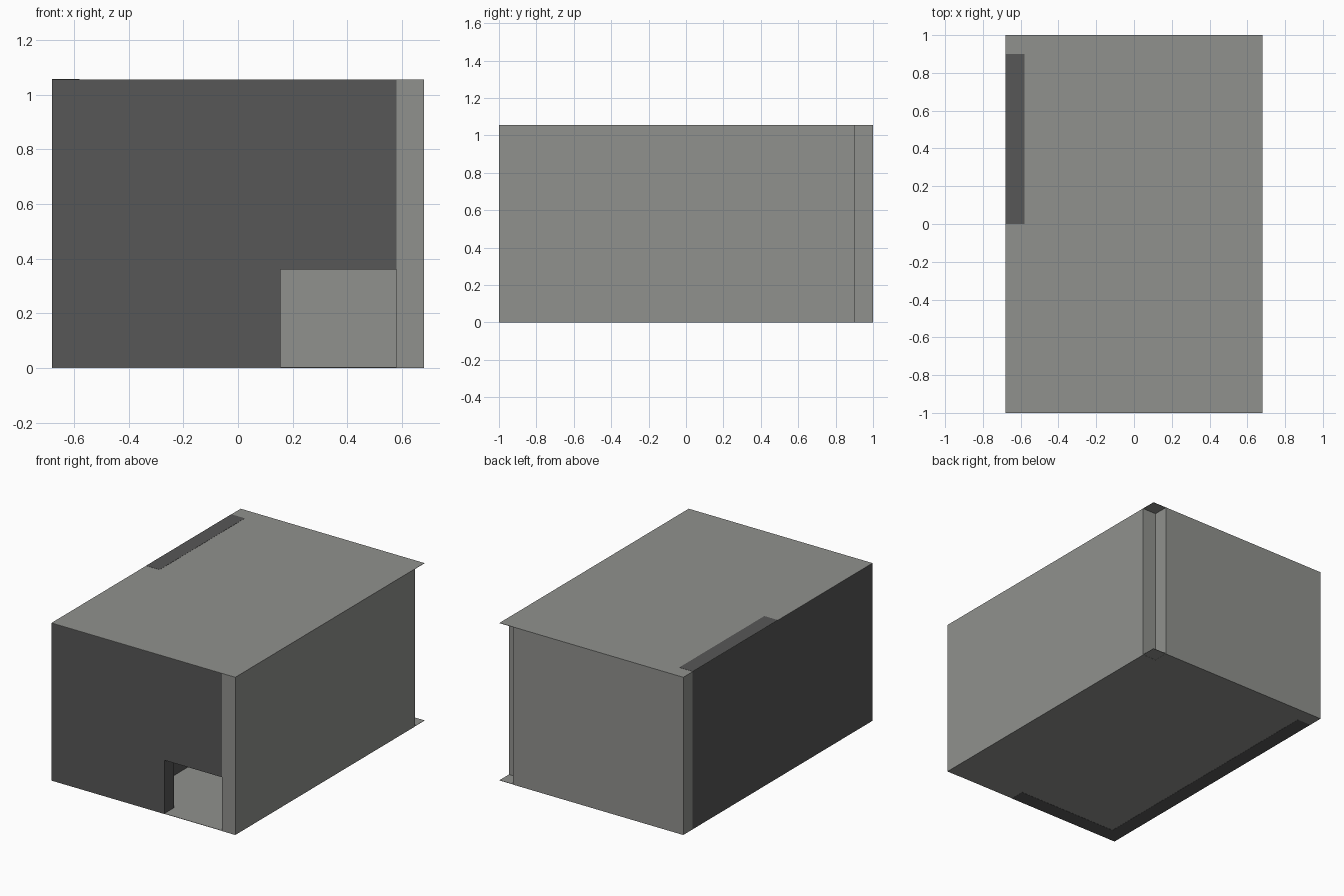
import bpy, bmesh

if "Cube" in bpy.data.objects:
    bpy.data.objects.remove(bpy.data.objects["Cube"])

X, Y, H, T = 0.68, 1.0, 1.055, 0.10   # half width, half length, height, wall thickness


def material(name, rgb):
    m = bpy.data.materials.new(name)
    m.diffuse_color = (*rgb, 1.0)
    m.use_nodes = True
    m.node_tree.nodes["Principled BSDF"].inputs["Base Color"].default_value = m.diffuse_color
    return m


LIGHT = material("light_grey", (0.28, 0.285, 0.27))
DARK = material("dark_grey", (0.095, 0.095, 0.095))


def finish(name, bm, mat):
    bmesh.ops.recalc_face_normals(bm, faces=bm.faces)
    mesh = bpy.data.meshes.new(name)
    bm.to_mesh(mesh)
    bm.free()
    mesh.materials.append(mat)
    obj = bpy.data.objects.new(name, mesh)
    bpy.context.collection.objects.link(obj)


def box(name, x0, x1, y0, y1, z0, z1, mat):
    bm = bmesh.new()
    bmesh.ops.create_cube(bm, size=1)
    for v in bm.verts:
        v.co = (x1 if v.co.x > 0 else x0, y1 if v.co.y > 0 else y0, z1 if v.co.z > 0 else z0)
    finish(name, bm, mat)


def extrude_y(name, profile, y0, y1, mat):
    """Extrude an x-z outline along y."""
    bm = bmesh.new()
    face = bm.faces.new([bm.verts.new((x, y0, z)) for x, z in profile])
    ret = bmesh.ops.extrude_face_region(bm, geom=[face])
    new = [g for g in ret["geom"] if isinstance(g, bmesh.types.BMVert)]
    bmesh.ops.translate(bm, verts=new, vec=(0, y1 - y0, 0))
    finish(name, bm, mat)


# thin floor and roof sheets covering the whole footprint
box("floor", -X, X, -Y, Y, 0.001, 0.003, LIGHT)
box("roof", -X, X, -Y, Y, H - 0.002, H, LIGHT)

# outer walls, leaving the back right corner notched
WT = H - 0.001
box("right_wall", X - T, X, -Y, Y - T, 0, WT, LIGHT)
box("back_wall", -X, X - T, Y - T, Y, 0, WT, LIGHT)
box("left_wall", -X, -X + T, -Y, Y - T, 0, WT, DARK)

# front wall with a low doorway beside the right wall
extrude_y("front_wall",
          [(-X, 0), (0.155, 0), (0.155, 0.36), (X - T, 0.36), (X - T, WT), (-X, WT)],
          -Y, -Y + T, DARK)

# inner room block in the front left corner
box("inner_room", -X + T, -0.11, -Y + T, -0.10, 0.002, WT, DARK)

# dark strip where the left wall shows at roof level
box("left_wall_cap", -X, -X + T, 0.0, Y - T, H - 0.001, H + 0.001, DARK)
